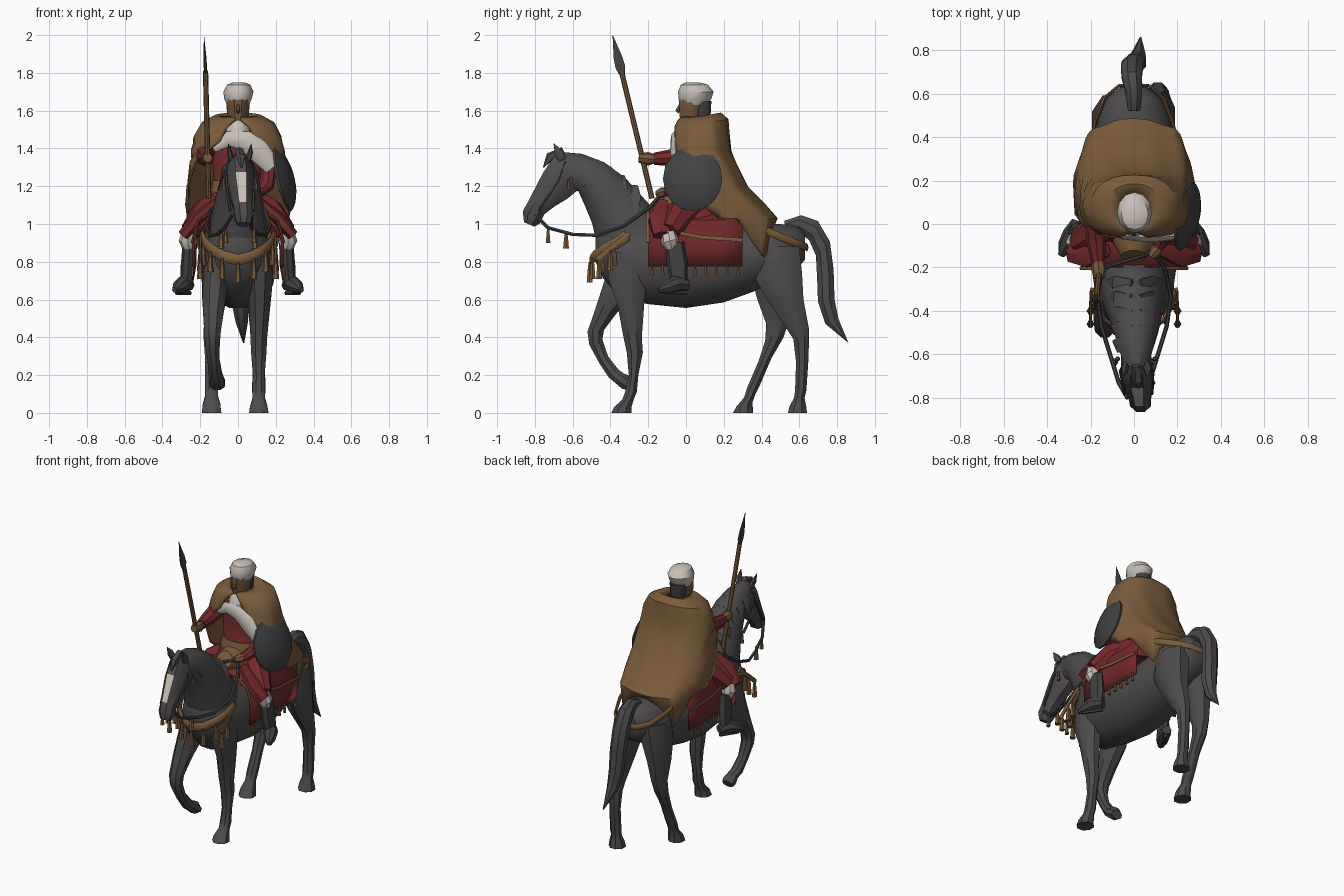
import bpy, bmesh, math
from mathutils import Vector


def material(name, rgb):
    m = bpy.data.materials.new(name)
    m.diffuse_color = (*rgb, 1)
    return m


COAT = material("dark grey coat", (.074, .069, .069))
IRON = material("dark iron", (.055, .053, .053))
BROWN = material("brown cloth", (.2, .107, .043))
SKIN = material("brown skin", (.18, .095, .045))
RED = material("deep red cloth", (.17, .022, .024))
WHITE = material("off white cloth", (.58, .53, .48))


def skin(name, rings, mat, closed=True, caps=True, angle=38):
    """Bridge a list of point rings into one surface."""
    bm = bmesh.new()
    vs = [[bm.verts.new(p) for p in r] for r in rings]
    n = len(vs[0])
    for a, b in zip(vs, vs[1:]):
        for i in range(n if closed else n - 1):
            j = (i + 1) % n
            bm.faces.new((a[i], a[j], b[j], b[i]))
    if closed and caps:
        bm.faces.new(vs[0])
        bm.faces.new(vs[-1])
    bmesh.ops.recalc_face_normals(bm, faces=bm.faces)
    me = bpy.data.meshes.new(name)
    bm.to_mesh(me)
    bm.free()
    me.materials.append(mat)
    me.shade_smooth()
    me.set_sharp_from_angle(angle=math.radians(angle))
    ob = bpy.data.objects.new(name, me)
    bpy.context.collection.objects.link(ob)
    return ob


def loft(name, rows, mat, n=10):
    """Rows (x, y1, z1, y2, z2, half width): ellipse between two profile points."""
    rings = []
    for x, y1, z1, y2, z2, w in rows:
        c, h = Vector((x, (y1 + y2) / 2, (z1 + z2) / 2)), Vector((0, (y1 - y2) / 2, (z1 - z2) / 2))
        ts = [2 * math.pi * (i + .5) / n for i in range(n)]
        rings.append([c + h * math.cos(t) + Vector((w * math.sin(t), 0, 0)) for t in ts])
    return skin(name, rings, mat)


def stack(name, rows, mat, n=14):
    """Rows (x, y, z, rx, ry): horizontal ellipses."""
    ts = [2 * math.pi * i / n for i in range(n)]
    return skin(name, [[(x + rx * math.cos(t), y + ry * math.sin(t), z) for t in ts]
                       for x, y, z, rx, ry in rows], mat)


def tube(name, pts, radii, mat, n=8, flat=1):
    pts = [Vector(p) for p in pts]
    if not isinstance(radii, (list, tuple)):
        radii = [radii] * len(pts)
    d = pts[-1] - pts[0]
    ref = Vector((0, 0, 1)) if abs(d.z) < .7 * d.length else Vector((0, 1, 0))
    rings = []
    for i, p in enumerate(pts):
        t = (pts[min(i + 1, len(pts) - 1)] - pts[max(i - 1, 0)]).normalized()
        u = t.cross(ref).normalized()
        v = u.cross(t)
        rings.append([p + radii[i] * (u * flat * math.cos(a) + v * math.sin(a))
                      for a in (2 * math.pi * k / n for k in range(n))])
    return skin(name, rings, mat)


def tassel(p, length=.08, r=.017):
    x, y, z = p
    tube("tassel", [(x, y, z), (x, y, z - length * .35), (x, y, z - length)], [.006, r * .65, r], BROWN, 6)


def both_sides(path):
    """Path from the +x end to the centre, continued mirrored to the -x end."""
    return path + [(-x, y, z) for x, y, z in reversed(path[:-1])]


# Horse trunk, neck and head
loft("horse_body", [(0, y, z + h, y, z - h, w) for y, z, w, h in (
    (-.48, .87, .05, .07), (-.44, .86, .12, .15), (-.34, .82, .175, .22), (-.2, .8, .195, .23),
    (0, .77, .205, .22), (.2, .775, .2, .195), (.35, .815, .19, .18), (.48, .85, .17, .155),
    (.58, .87, .125, .125), (.63, .88, .06, .07))], COAT, 14)
loft("horse_neck", [(0, -.12, 1.03, -.42, .72, .165), (0, -.2, 1.12, -.47, .86, .15),
                    (.005, -.32, 1.25, -.5, 1, .125), (.01, -.43, 1.33, -.54, 1.1, .105),
                    (.01, -.55, 1.375, -.57, 1.17, .085), (.01, -.66, 1.385, -.62, 1.17, .06)], COAT, 12)
head = loft("horse_head", [(.01, -.63, 1.375, -.54, 1.24, .05), (.01, -.7, 1.37, -.57, 1.17, .075),
                           (.015, -.76, 1.28, -.62, 1.13, .075), (.02, -.8, 1.2, -.69, 1.09, .063),
                           (.025, -.84, 1.12, -.745, 1.05, .052), (.03, -.868, 1.07, -.77, 1, .052),
                           (.03, -.86, 1.01, -.8, .985, .037)], COAT, 8)
head.data.materials.append(WHITE)
for f in head.data.polygons:  # pale blaze down the nose
    if f.normal.y < -.5 and abs(f.normal.x) < .2 and 1.12 < f.center.z < 1.3:
        f.material_index = 1
for s in (-1, 1):
    tube("ear", [(.01 + s * .045, -.655, 1.34), (.01 + s * .055, -.675, 1.38), (.01 + s * .06, -.7, 1.425)],
         [.025, .024, .002], COAT, 6, .6)
    for i in range(5):  # mane locks lying on the neck
        k = i / 4
        y, z = -.56 + .28 * k, 1.36 - .16 * k ** 1.4
        tube("mane_lock", [(.01 + s * .02, y, z), (s * (.07 + .02 * k), y + .005, z - .06),
                           (s * (.098 + .03 * k), y + .02, z - .16)], [.03, .042, .004], COAT, 6, .3)
tube("forelock", [(.01, -.65, 1.39), (.015, -.72, 1.355), (.02, -.755, 1.3)], [.02, .025, .003], COAT, 5)

# Horse legs and tail
loft("front_leg_planted", [(x, a, z, b, z, w) for x, a, b, z, w in (
    (.11, -.43, -.18, .85, .07), (.115, -.42, -.2, .71, .075), (.115, -.37, -.215, .58, .062),
    (.11, -.335, -.23, .4, .048), (.11, -.317, -.225, .32, .044), (.11, -.305, -.25, .2, .034),
    (.11, -.325, -.258, .11, .037), (.11, -.34, -.275, .07, .036), (.11, -.385, -.285, .03, .05),
    (.11, -.4, -.285, 0, .056))], COAT, 8)
loft("front_leg_raised", [(-.11, -.43, .85, -.2, .8, .07), (-.12, -.44, .7, -.24, .64, .075),
                          (-.13, -.485, .55, -.36, .53, .06), (-.135, -.525, .43, -.43, .44, .048),
                          (-.135, -.515, .36, -.44, .39, .042), (-.13, -.46, .26, -.41, .3, .034),
                          (-.12, -.41, .185, -.355, .23, .038), (-.11, -.375, .155, -.325, .21, .036),
                          (-.11, -.34, .125, -.3, .2, .045), (-.11, -.31, .12, -.285, .17, .042)], COAT, 8)
loft("hind_leg_back", [(x, a, z, b, z, w) for x, a, b, z, w in (
    (.09, .34, .61, .88, .085), (.105, .34, .625, .74, .09), (.11, .42, .63, .6, .07),
    (.11, .525, .655, .45, .05), (.11, .565, .655, .39, .045), (.11, .58, .65, .27, .036),
    (.11, .575, .64, .12, .038), (.11, .57, .63, .08, .036), (.11, .545, .64, .035, .05),
    (.11, .535, .645, 0, .056))], COAT, 8)
loft("hind_leg_forward", [(x, a, z, b, z + .02 * (z > .02), w) for x, a, b, z, w in (
    (-.09, .32, .6, .86, .085), (-.11, .33, .6, .74, .09), (-.125, .37, .57, .6, .07),
    (-.135, .42, .55, .47, .05), (-.14, .415, .52, .38, .045), (-.14, .38, .455, .27, .036),
    (-.14, .32, .395, .13, .038), (-.14, .305, .37, .08, .036), (-.14, .265, .355, .035, .05),
    (-.14, .245, .36, 0, .056))], COAT, 8)
loft("tail", [(0, .52, 1.02, .53, .95, .03), (0, .61, 1.05, .59, .96, .04), (-.01, .7, 1.02, .65, .91, .05),
              (-.01, .765, .91, .685, .83, .055), (0, .785, .76, .69, .72, .055), (.01, .79, .6, .695, .59, .05),
              (.02, .81, .5, .735, .47, .035), (.03, .86, .37, .855, .375, .004)], COAT, 8)

# Saddle cloth with trim and tassels
half = [(.24, .775), (.243, .9), (.215, 1.02), (.12, 1.085), (0, 1.1)]
arch = half + [(-x, z) for x, z in reversed(half[:-1])]
cloth = skin("saddle_cloth", [[(x, y, z) for x, z in arch] for y in (-.2, -.08, .05, .18, .3)],
             RED, closed=False)
cloth.modifiers.new("thickness", "SOLIDIFY").thickness = .015
tube("saddle", [(0, -.15, 1.14), (0, -.08, 1.1), (0, .2, 1.1), (0, .27, 1.13)], [.06, .1, .11, .09], BROWN, 10)
for s in (-1, 1):
    tube("cloth_trim", [(s * .245, -.05, .955), (s * .25, .08, .93), (s * .246, .3, .915)], .012, BROWN, 6, .5)
    tube("cloth_front_trim", [(s * .12, -.2, 1.08), (s * .21, -.203, 1.02), (s * .245, -.203, .9)],
         .01, BROWN, 6, .6)
    for i in range(9):
        tassel((s * .242, -.18 + i * .057, .785), .06, .011)

# Breast strap, crupper strap, reins and bridle
chest = [(.19, -.31, .94), (.175, -.37, .9), (.14, -.435, .865), (.08, -.485, .83), (0, -.5, .81)]
tube("breast_strap", both_sides(chest), .03, BROWN, 8, .4)
for p in both_sides(chest)[1:-1]:
    tassel((p[0] * 1.05, p[1] - .01, p[2] - .01), .11, .018)
for s in (-1, 1):
    tassel((s * .2, -.4, .87), .12, .018)
    tassel((s * .2, -.46, .82), .11, .018)
    tube("tassel_strap", [(s * .195, -.3, .95), (s * .2, -.4, .87), (s * .2, -.47, .81)], .016, BROWN, 6, .5)
tube("crupper_strap", both_sides([(.195, .38, .985), (.178, .47, .945), (.135, .58, .9), (.07, .635, .88),
                                  (0, .64, .875)]), .02, BROWN, 8, .4)
for s in (-1, 1):
    tube("rein", [(s * .05 + .02, -.8, 1.05), (s * .07, -.73, .98), (s * .11, -.6, .945), (s * .15, -.47, .94),
                  (s * .17, -.33, .99), (s * .14, -.2, 1.08), (.09, -.13, 1.16)], .01, IRON, 6)
    tube("cheek_strap", [(s * .055 + .01, -.64, 1.33), (s * .074 + .012, -.675, 1.23),
                         (s * .062 + .02, -.78, 1.07)], .008, IRON, 6)
    tassel((s * .075 + .01, -.73, .98), .08, .014)
    tassel((s * .09, -.635, .96), .09, .018)
    tassel((s * .085 + .01, -.62, 1.24), .06, .012)

# Rider body
stack("robe", [(0, .05, .98, .22, .2), (0, .05, 1.1, .18, .16), (0, .05, 1.2, .125, .1), (0, .06, 1.35, .14, .1),
               (0, .07, 1.46, .13, .1), (0, .06, 1.55, .06, .06)], RED)
stack("belt", [(0, .05, 1.17, .145, .122), (0, .05, 1.23, .133, .108)], BROWN)
stack("face", [(0, .03, 1.5, .045, .05), (0, .02, 1.545, .046, .053), (0, .025, 1.58, .058, .063),
               (0, .03, 1.66, .063, .07)], SKIN, 10)
tube("nose", [(0, -.03, 1.635), (0, -.046, 1.6), (0, -.035, 1.592)], [.007, .012, .01], SKIN, 6)
stack("hair", [(0, .085, 1.54, .036, .04), (0, .085, 1.58, .05, .048), (0, .085, 1.65, .055, .052)], IRON, 10)
turban = stack("turban", [(0, .04, 1.63, .058, .066), (0, .047, 1.66, .072, .086), (.002, .052, 1.7, .08, .094),
                          (.004, .045, 1.737, .062, .072), (.004, .035, 1.75, .03, .035)], WHITE, 12)
stack("collar", [(0, .03, 1.48, .07, .09), (0, .03, 1.53, .06, .08), (0, .035, 1.555, .052, .062)], WHITE, 12)
tube("scarf", [(-.13, -.03, 1.4), (-.05, -.055, 1.45), (.04, -.06, 1.44), (.11, -.06, 1.385), (.185, -.055, 1.3)],
     [.022, .04, .055, .06, .045], WHITE, 8, .4)

# Rider arms
tube("right_sleeve", [(-.15, .05, 1.43), (-.175, 0, 1.37), (-.175, -.08, 1.35), (-.165, -.17, 1.345)],
     [.05, .05, .045, .032], RED)
tube("right_hand", [(-.165, -.16, 1.345), (-.162, -.2, 1.345), (-.16, -.25, 1.35)], [.022, .036, .025], SKIN)
tube("left_sleeve", [(.13, .06, 1.42), (.165, .02, 1.3), (.15, -.05, 1.2), (.11, -.1, 1.17)],
     [.045, .045, .04, .03], RED)
tube("left_hand", [(.12, -.1, 1.175), (.1, -.125, 1.165), (.08, -.15, 1.16)], [.02, .03, .02], SKIN)

# Rider legs
for s in (-1, 1):
    tube("thigh", [(s * .08, .06, 1.1), (s * .17, -.03, 1.05), (s * .255, -.09, .96)], [.085, .085, .055], RED)
    tube("robe_flap", [(s * .12, -.12, 1.12), (s * .215, -.145, 1.03), (s * .29, -.13, .94)],
         [.03, .06, .05], RED, 6, .6)
    tube("trouser_cuff", [(s * .258, -.095, .955), (s * .266, -.085, .91), (s * .26, -.075, .875)],
         [.04, .048, .035], WHITE)
    tube("shin", [(s * .255, -.06, .9), (s * .262, -.045, .78), (s * .272, -.035, .67)], [.05, .055, .042], IRON, 8, .75)
    tube("boot", [(s * .258, .01, .675), (s * .285, -.05, .685), (s * .313, -.1, .665), (s * .335, -.145, .65)],
         [.03, .045, .038, .015], IRON)
    tube("stirrup", [(s * .255, -.0, .635), (s * .325, -.11, .635)], .012, IRON, 6)

# Cloak: open-fronted sections (centre y, z, rx, ry, half span, corner power)
rings, steps = [], 32
rows = [(.05, 1.57, .065, .075, 176, 1), (.07, 1.57, .13, .115, 172, .95), (.08, 1.535, .195, .145, 166, .85),
        (.08, 1.46, .232, .15, 160, .85), (.08, 1.39, .247, .16, 144, .85), (.08, 1.33, .255, .185, 116, .8),
        (.1, 1.2, .275, .225, 100, .8), (.1, 1.1, .28, .32, 91, .75), (.1, 1.03, .268, .378, 86, .65),
        (.1, None, .25, .355, 84, .6)]
for k, (yc, z, rx, ry, span, e) in enumerate(rows):
    ring = []
    for i in range(steps + 1):
        t = math.radians(span) * (2 * i / steps - 1)
        sn, cs = math.sin(t), math.cos(t)
        fold = 1 + .02 * math.sin(9 * t + k) * (k > 2)
        if z is None:  # hem rests on the rump and hangs lowest at the rear corners
            a = abs(math.degrees(t))
            zz = 1.0 - .18 * max(0, 1 - abs(a - 36) / 40) + .05 * max(0, a - 55) / 30
        else:
            zz = z + .02 * cs * (0 < k < 4)
        ring.append((rx * fold * math.copysign(abs(sn) ** e, sn),
                     yc + ry * fold * math.copysign(abs(cs) ** e, cs), zz))
    rings.append(ring)
cloak = skin("cloak", rings, BROWN, closed=False)
cloak.modifiers.new("thickness", "SOLIDIFY").thickness = .012

# Domed shield on the left arm, leaning in at the top and front
shield = []
for r, d in ((1, -.012), (1, 0), (.8, .022), (.5, .04), (.2, .048), (.03, .049)):
    shield.append([(.245 + d + r * (.03 * math.cos(t) - .038 * math.sin(t)), .035 + .157 * r * math.cos(t),
                    1.24 + .172 * r * math.sin(t)) for t in (2 * math.pi * i / 16 for i in range(16))])
skin("shield", shield, IRON)

# Spear in the right hand
tube("spear_shaft", [(-.155, -.18, 1.135), (-.172, -.342, 1.81)], .014, BROWN, 8)
tube("spear_blade", [(-.171, -.335, 1.78), (-.173, -.347, 1.83), (-.175, -.36, 1.88), (-.18, -.388, 2.0)],
     [.013, .03, .027, .001], IRON, 6, .3)
